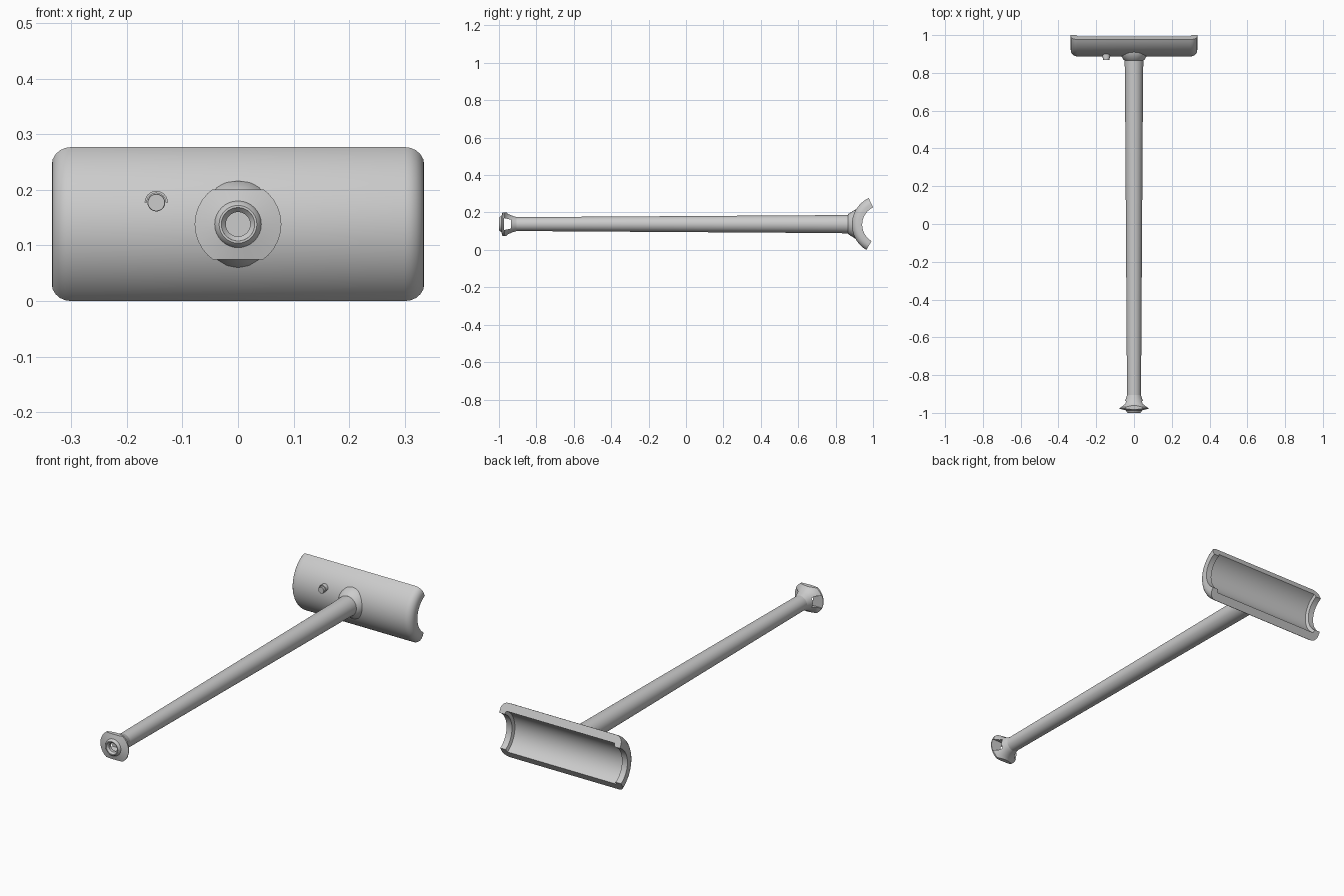
import bpy, bmesh, math

if "Cube" in bpy.data.objects:
    bpy.data.objects.remove(bpy.data.objects["Cube"])

AXIS_Z = 0.138          # height of the strut axis

grey = bpy.data.materials.new("light_grey")
grey.diffuse_color = (0.6, 0.6, 0.6, 1)
grey.use_nodes = True
grey.node_tree.nodes["Principled BSDF"].inputs["Base Color"].default_value = grey.diffuse_color


def finish(name, bm, smooth=True):
    bmesh.ops.recalc_face_normals(bm, faces=bm.faces)
    me = bpy.data.meshes.new(name)
    bm.to_mesh(me)
    bm.free()
    ob = bpy.data.objects.new(name, me)
    bpy.context.collection.objects.link(ob)
    me.materials.append(grey)
    if smooth:
        shade(ob)
    return ob


def activate(ob):
    bpy.ops.object.select_all(action='DESELECT')
    ob.select_set(True)
    bpy.context.view_layer.objects.active = ob


def shade(ob):
    activate(ob)
    bpy.ops.object.shade_smooth_by_angle(angle=math.radians(32))


def lathe(name, profile, x=0, z=AXIS_Z, segs=32, smooth=True):
    """Revolve (radius, y) points about a line parallel to y, capping both ends."""
    bm = bmesh.new()
    rings = []
    for r, y in profile:
        rings.append([bm.verts.new((x + r * math.cos(2 * math.pi * i / segs), y,
                                    z + r * math.sin(2 * math.pi * i / segs)))
                      for i in range(segs)])
    for a, b in zip(rings, rings[1:]):
        for i in range(segs):
            j = (i + 1) % segs
            bm.faces.new((a[i], a[j], b[j], b[i]))
    bm.faces.new(rings[0])
    bm.faces.new(rings[-1])
    return finish(name, bm, smooth)


def sweep(name, loop, place, start, end, steps):
    """Sweep a closed section through an arc; place(point, angle) gives the position."""
    bm = bmesh.new()
    rings = []
    for k in range(steps + 1):
        a = math.radians(start + (end - start) * k / steps)
        rings.append([bm.verts.new(place(p, a)) for p in loop])
    n = len(loop)
    for a, b in zip(rings, rings[1:]):
        for i in range(n):
            j = (i + 1) % n
            bm.faces.new((a[i], a[j], b[j], b[i]))
    bm.faces.new(rings[0])
    bm.faces.new(rings[-1])
    return finish(name, bm)


def prism_x(name, yz, half):
    """Extrude a (y, z offset) outline along x."""
    bm = bmesh.new()
    face = bm.faces.new([bm.verts.new((-half, y, AXIS_Z + z)) for y, z in yz])
    ext = bmesh.ops.extrude_face_region(bm, geom=[face])
    moved = [v for v in ext["geom"] if isinstance(v, bmesh.types.BMVert)]
    bmesh.ops.translate(bm, verts=moved, vec=(2 * half, 0, 0))
    return finish(name, bm, False)


def cut(ob, tool, operation):
    tool.hide_render = True
    m = ob.modifiers.new("cut", 'BOOLEAN')
    m.object, m.operation, m.solver = tool, operation, 'EXACT'
    activate(ob)
    bpy.ops.object.modifier_apply(modifier=m.name)
    bpy.data.objects.remove(tool, do_unlink=True)


# long tapering strut
lathe("strut", [(0.037, -0.91), (0.048, 0.80), (0.050, 0.87), (0.050, 0.90)])

# flared collar between strut and cradle
lathe("collar", [(0.050, 0.866), (0.056, 0.870), (0.078, 0.906), (0.078, 0.915)], segs=24)

# foot fitting: flared bell, flattened top and bottom, bored and with a side window
foot = lathe("foot_fitting",
             [(0.037, -0.905), (0.043, -0.925), (0.054, -0.952), (0.067, -0.964),
              (0.078, -0.970), (0.078, -0.978), (0.042, -0.987), (0.039, -0.995),
              (0.034, -1.0)], smooth=False)
cut(foot, prism_x("flat_trim", [(-1.1, -0.063), (-0.8, -0.063),
                                (-0.8, 0.063), (-1.1, 0.063)], 0.2), 'INTERSECT')
cut(foot, prism_x("window_cutter", [(-0.974, -0.032), (-0.936, -0.024),
                                    (-0.936, 0.024), (-0.974, 0.032)], 0.2), 'DIFFERENCE')
cut(foot, lathe("bore_cutter", [(0.031, -1.01), (0.030, -0.999), (0.022, -0.990),
                                (0.022, -0.94)], smooth=False), 'DIFFERENCE')
shade(foot)

# open half-pipe cradle with rounded outer ends and inner end lips
CY, CZ, R_OUT, R_MID, R_LIP = 1.044, 0.135, 0.157, 0.118, 0.102
HALF, FIL = 0.335, 0.035
right = [(HALF - FIL + FIL * math.sin(t), R_OUT - FIL + FIL * math.cos(t))
         for t in [math.pi / 2 * i / 5 for i in range(6)]]
right += [(HALF, R_LIP), (HALF - 0.03, R_LIP), (HALF - 0.035, R_MID)]
section = right + [(-x, r) for x, r in reversed(right)]
sweep("cradle", section,
      lambda p, a: (p[0], CY - p[1] * math.cos(a), CZ + p[1] * math.sin(a)),
      -59.4, 64.7, 32)

# small peg with an arched hood on the cradle front
PX, PZ = -0.147, 0.177
lathe("peg", [(0.015, 0.867), (0.016, 0.868), (0.016, 0.91)], x=PX, z=PZ, segs=20)
sweep("peg_hood", [(0.017, 0.878), (0.021, 0.878), (0.021, 0.91), (0.017, 0.91)],
      lambda p, a: (PX + p[0] * math.cos(a), p[1], PZ + p[0] * math.sin(a)),
      0, 180, 12)
